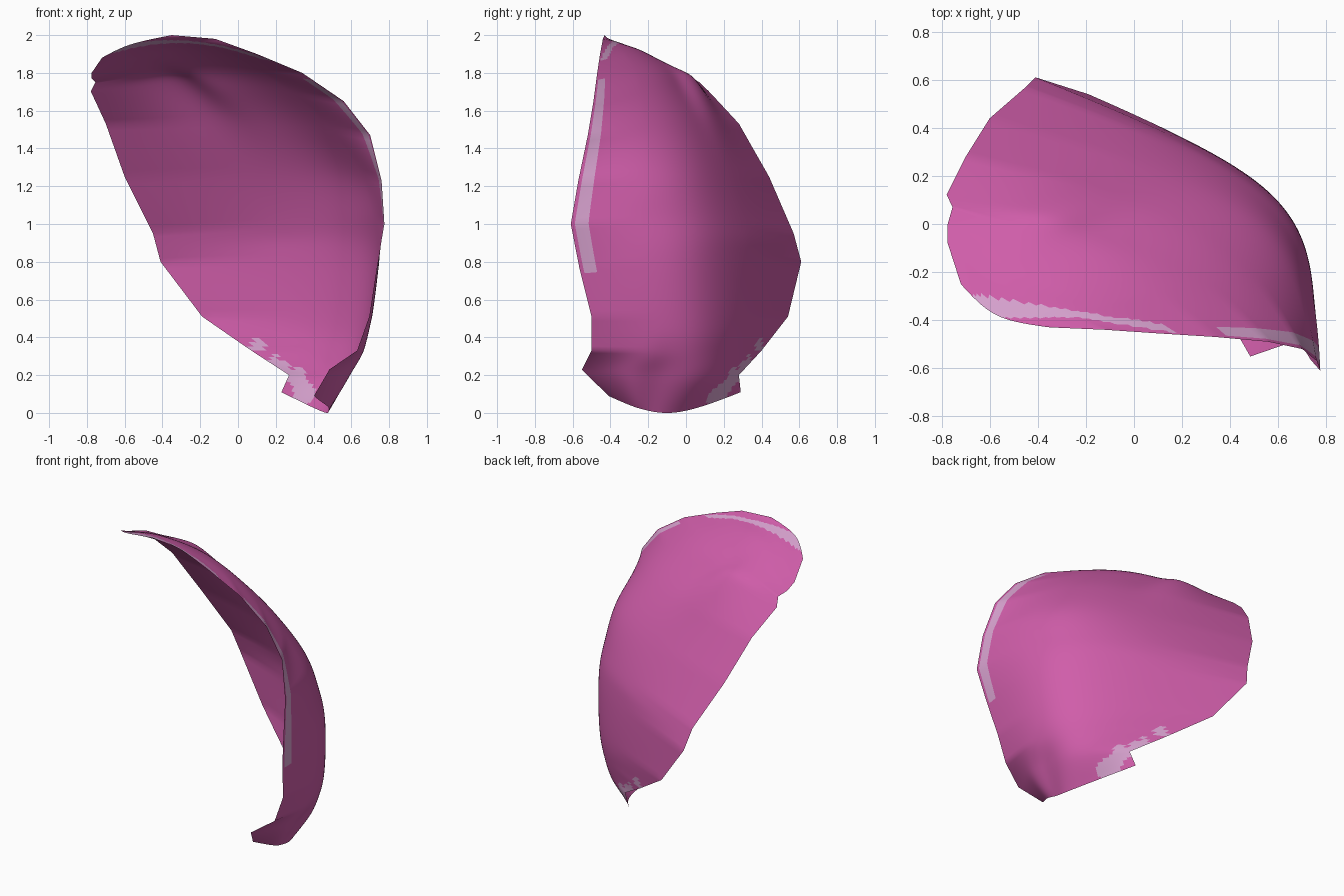
import bpy
import math
from mathutils import Vector

if "Cube" in bpy.data.objects:
    bpy.data.objects.remove(bpy.data.objects["Cube"])


def material(name, rgb):
    m = bpy.data.materials.new(name)
    m.diffuse_color = (*rgb, 1)
    m.use_nodes = True
    m.node_tree.nodes["Principled BSDF"].inputs["Base Color"].default_value = m.diffuse_color
    return m


# Ribs of the petal from base to tip: left edge, middle of the bulge, right edge
RIBS = [
    ((.23, .29, .11), (.47, -.09, .00), (.40, -.41, .09)),
    ((.27, .28, .20), (.57, -.02, .18), (.48, -.55, .23)),
    ((.07, .40, .33), (.60, .05, .33), (.63, -.50, .33)),
    ((-.19, .54, .51), (.60, .09, .51), (.695, -.50, .51)),
    ((-.41, .61, .80), (.595, .09, .82), (.735, -.565, .77)),
    ((-.45, .57, .95), (.555, .08, 1.02), (.775, -.61, 1.0)),
    ((-.60, .44, 1.25), (.465, .04, 1.27), (.76, -.57, 1.23)),
    ((-.70, .28, 1.53), (.26, -.02, 1.52), (.70, -.52, 1.47)),
    ((-.78, .12, 1.70), (.05, -.09, 1.71), (.56, -.49, 1.65)),
    ((-.755, .07, 1.75), (-.12, -.15, 1.83), (.34, -.47, 1.80)),
    ((-.775, .0, 1.77), (-.30, -.25, 1.92), (.10, -.455, 1.90)),
    ((-.775, -.08, 1.80), (-.47, -.29, 1.935), (-.12, -.44, 1.98)),
    ((-.72, -.25, 1.88), (-.57, -.38, 1.95), (-.35, -.43, 2.0)),
]
W = 2.1      # fullness of the rib arcs
SUB = 8      # strips between neighbouring ribs
COLS = [i / 60 for i in range(59)] + [.982, .993, 1.0]
# Pale flecks at the base: x, z, radius
FLECKS = [(.10, .36, .037), (.19, .28, .03), (.24, .25, .037),
          (.31, .19, .05), (.35, .11, .06)]


def rib_point(rib, t):
    """Point on a conic arc through the left, middle and right points."""
    left, mid, right = (Vector(p) for p in rib)
    ctrl = (mid * (2 + 2 * W) - left - right) / (2 * W)
    a, b, c = (1 - t) ** 2, 2 * W * t * (1 - t), t * t
    return (left * a + ctrl * b + right * c) / (a + b + c)


def sheet_point(row, t):
    """Straight between ribs at the rim, smoothly blended inside."""
    last = len(RIBS) - 1
    i = min(int(row), last - 1)
    f = row - i
    p0, p1, p2, p3 = (rib_point(RIBS[min(max(i + k, 0), last)], t) for k in (-1, 0, 1, 2))
    flat = p1.lerp(p2, f)
    curve = .5 * (2 * p1 + (p2 - p0) * f + (2 * p0 - 5 * p1 + 4 * p2 - p3) * f ** 2
                  + (3 * p1 - p0 - 3 * p2 + p3) * f ** 3)
    p = flat.lerp(curve, min(1, 6 * t * (1 - t)))
    p += Vector((.01, .02, .04)) * swell(row, t, 8, .17, .1)        # upper fold
    p += Vector((.035, -.01, 0)) * swell(row, t, .8, .85, .1)       # base lip
    return p


def swell(row, t, row0, t0, width):
    """Soft local bump on the sheet."""
    return math.exp(-((t - t0) / width) ** 2 - (row - row0) ** 2)


def is_pale(row, t, p):
    """Pale flecks: along the front rim, across the tip and at the base."""
    if p.z < .45:
        return p.y > 0 and any(math.hypot(p.x - x, p.z - z) < r for x, z, r in FLECKS)
    if row < 9.6:
        return 3.9 < row < 8.7 and .973 < t < .993
    low = min(-.39, -.425 - .15 * p.x)
    return p.x > -.67 and low < p.y < -.40 - .16 * p.x


# Petal sheet
n, rows = len(COLS), (len(RIBS) - 1) * SUB + 1
verts = [sheet_point(r / SUB, t) for r in range(rows) for t in COLS]
faces, pale = [], []
for r in range(rows - 1):
    for c in range(n - 1):
        k = r * n + c
        faces.append((k, k + n, k + n + 1, k + 1))
        mid = sum((verts[v] for v in faces[-1]), Vector()) / 4
        pale.append(is_pale((r + .5) / SUB, (COLS[c] + COLS[c + 1]) / 2, mid))

mesh = bpy.data.meshes.new("petal")
mesh.from_pydata(verts, [], faces)
mesh.materials.append(material("petal pink", (.63, .11, .40)))
mesh.materials.append(material("pale rim pink", (.68, .36, .62)))
for poly, is_light in zip(mesh.polygons, pale):
    poly.material_index = int(is_light)
    poly.use_smooth = True
petal = bpy.data.objects.new("petal", mesh)
bpy.context.collection.objects.link(petal)
